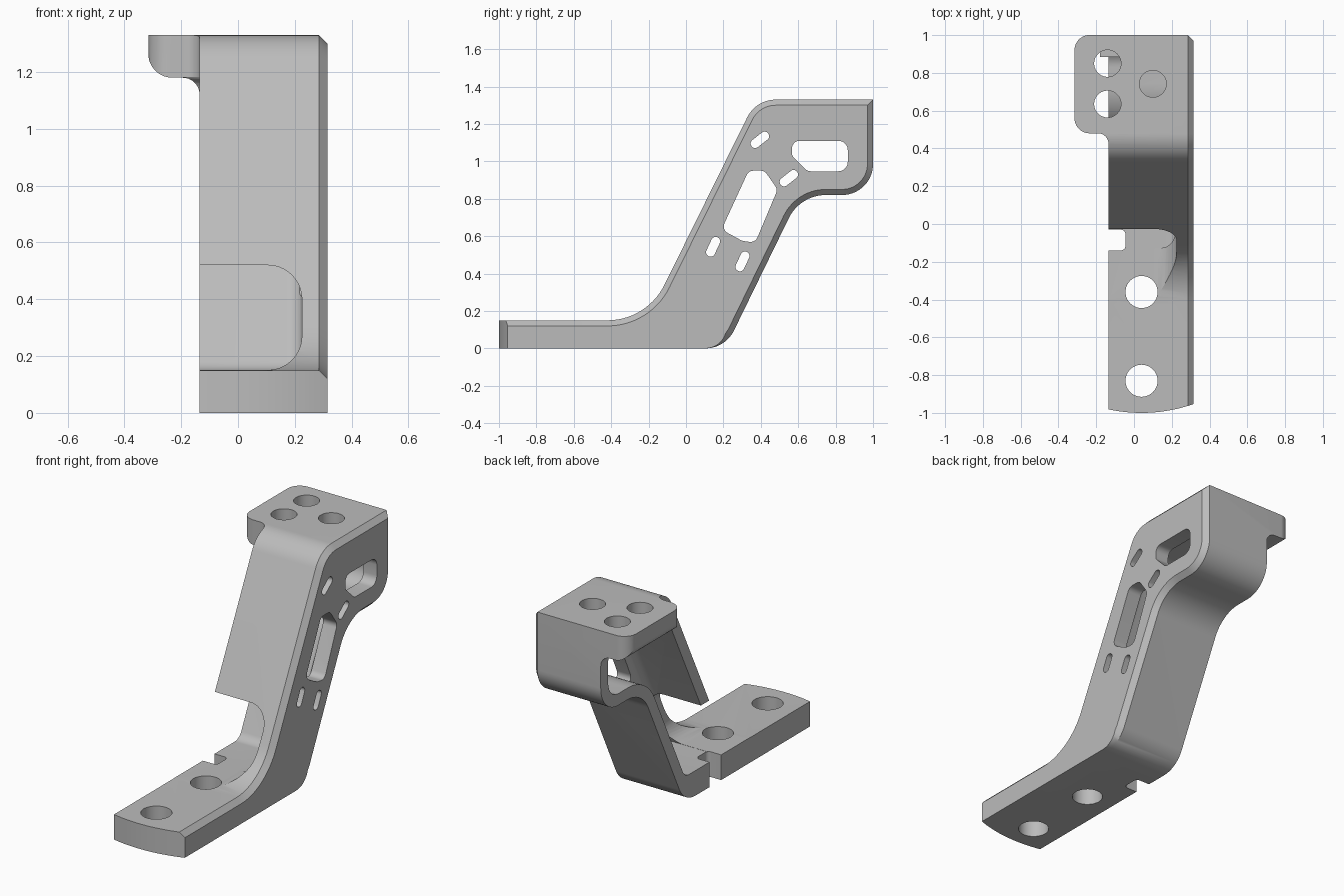
import bpy, bmesh, math
from mathutils import Vector

cube = bpy.data.objects.get("Cube")
if cube:
    bpy.data.objects.remove(cube)


def rounded(corners, steps=10):
    """Outline from (u, v, radius) corners, each rounded by a tangent arc."""
    out = []
    for i, (u, v, r) in enumerate(corners):
        p = Vector((u, v))
        a = (Vector(corners[i - 1][:2]) - p).normalized()
        b = (Vector(corners[(i + 1) % len(corners)][:2]) - p).normalized()
        if r == 0:
            out.append(p)
            continue
        half = a.angle(b) / 2
        centre = p + (a + b).normalized() * r / math.sin(half)
        start = p + a * r / math.tan(half) - centre
        end = p + b * r / math.tan(half) - centre
        sweep = start.angle_signed(end)
        for k in range(steps + 1):
            t = -sweep * k / steps
            out.append(centre + Vector((start.x * math.cos(t) - start.y * math.sin(t),
                                        start.x * math.sin(t) + start.y * math.cos(t))))
    return out


def inset(points, amount):
    """Move a closed outline inward; amount is a function of the point."""
    n = len(points)
    area = sum(points[i - 1].cross(points[i]) for i in range(n))
    side = 1 if area > 0 else -1
    out = []
    for i, p in enumerate(points):
        d1 = (p - points[i - 1]).normalized()
        d2 = (points[(i + 1) % n] - p).normalized()
        n1 = Vector((-d1.y, d1.x)) * side
        n2 = Vector((-d2.y, d2.x)) * side
        out.append(p + (n1 + n2) / (1 + n1.dot(n2)) * amount(p))
    return out


PLACE = {"x": lambda w, p: (w, p.x, p.y),
         "y": lambda w, p: (p.x, w, p.y),
         "z": lambda w, p: (p.x, p.y, w)}


def loft(name, axis, rings):
    """Solid through equal-sized outlines, each given as (position, outline)."""
    bm = bmesh.new()
    loops = [[bm.verts.new(PLACE[axis](w, p)) for p in pts] for w, pts in rings]
    n = len(loops[0])
    for lo, hi in zip(loops, loops[1:]):
        for i in range(n):
            j = (i + 1) % n
            bm.faces.new((lo[i], lo[j], hi[j], hi[i]))
    bm.faces.new(loops[0])
    bm.faces.new(loops[-1])
    bmesh.ops.recalc_face_normals(bm, faces=bm.faces)
    mesh = bpy.data.meshes.new(name)
    bm.to_mesh(mesh)
    bm.free()
    obj = bpy.data.objects.new(name, mesh)
    bpy.context.collection.objects.link(obj)
    return obj


def prism(name, axis, a, b, pts):
    return loft(name, axis, [(a, pts), (b, pts)])


def disc(u, v, r, n=40):
    return [Vector((u + r * math.cos(i * math.tau / n), v + r * math.sin(i * math.tau / n)))
            for i in range(n)]


def apply_cut(target, cutter, operation="DIFFERENCE"):
    cutter.hide_render = True
    mod = target.modifiers.new("cut", "BOOLEAN")
    mod.operation, mod.solver, mod.object = operation, "EXACT", cutter
    bpy.context.view_layer.objects.active = target
    bpy.ops.object.modifier_apply(modifier=mod.name)
    bpy.data.objects.remove(cutter)


# Side outline with a chamfer on the closed side, fading out at the foot
side = rounded([(-1.05, 0, 0), (.21, 0, .17), (.61, .82, .22), (1, .82, .165),
                (1, 1.33, 0), (.374, 1.33, .17), (-.209, .15, .34), (-1.05, .15, 0)], 14)
chamfer = inset(side, lambda p: .03 * min(1, max(p.y, 0) / .06))
bracket = loft("bracket", "x", [(-.35, side), (.285, side), (.315, chamfer)])

# Plan outline: curved toe, straight body and wider top flange
toe = [(x, -.17 - math.sqrt(.83 ** 2 - (x - .04) ** 2), 0)
       for x in [-.135 + .535 * i / 20 for i in range(21)]]
plan = rounded(toe + [(.4, 1.0005, 0), (-.315, 1.0005, .08), (-.315, .48, .08),
                      (-.135, .48, .055)])
apply_cut(bracket, prism("plan", "z", -.1, 1.5, plan), "INTERSECT")

# Space under the flange
under = rounded([(-.5, -.1, 0), (-.135, -.1, 0), (-.135, 1.18, .06),
                 (-.316, 1.18, .085), (-.316, 1.5, 0), (-.5, 1.5, 0)])
apply_cut(bracket, prism("under_flange", "y", -1.3, 1.3, under))

# Hollow open on the flange side, with a filleted inner wall
hollow = rounded([(-.131, .15, 0), (.205, .15, .07), (.566, .89, .28), (.93, .89, .1),
                  (.93, 1.18, .06), (.378, 1.18, .07)])
fillet = .055
rings = [(-.5, hollow)]
for k in range(7):
    t = k / 6 * math.pi / 2
    depth = fillet * (1 - math.cos(t))
    rings.append((.225 - fillet + fillet * math.sin(t), inset(hollow, lambda p: depth)))
apply_cut(bracket, loft("hollow", "x", rings))

# Opening through the front wall
opening = rounded([(-.5, .151, 0), (.225, .151, .12), (.225, .52, .12), (-.5, .52, 0)])
apply_cut(bracket, prism("opening", "y", -1.3, .12, opening))

# Notch in the foot
notch = rounded([(-.5, -.14, 0), (-.045, -.14, .025), (-.045, -.03, .025), (-.5, -.03, 0)])
apply_cut(bracket, prism("notch", "z", -.1, .3, notch))

# Bolt holes in the foot and top
for y in (-.36, -.83):
    apply_cut(bracket, prism("foot_hole", "z", -.1, .4, disc(.04, y, .085)))
for x, y in ((-.14, .85), (-.14, .635), (.1, .742)):
    apply_cut(bracket, prism("top_hole", "z", 1.178, 1.5, disc(x, y, .071)))

# Large windows in the side wall
upper = [(.567, 1.11, .04), (.865, 1.11, .05), (.865, .947, .05), (.65, .947, .04),
         (.567, 1.03, .03)]
lower = [(.335, .95, .04), (.42, .95, .04), (.49, .85, .04), (.37, .565, .04),
         (.3, .575, .04), (.19, .635, .04)]
for outline in (upper, lower):
    apply_cut(bracket, prism("window", "x", .12, .5, rounded(outline, 6)))

# Small slots in the side wall
for y, z, angle in ((.395, 1.115, 38), (.55, .91, 38), (.145, .543, 65), (.302, .465, 65)):
    d = Vector((math.cos(math.radians(angle)), math.sin(math.radians(angle))))
    w = Vector((-d.y, d.x))
    ends = [Vector((y, z)) + d * a * .056 + w * b * .024
            for a, b in ((-1, -1), (1, -1), (1, 1), (-1, 1))]
    outline = rounded([(p.x, p.y, .0235) for p in ends], 6)
    apply_cut(bracket, prism("slot", "x", .12, .5, outline))

# Single grey finish
grey = bpy.data.materials.new("grey metal")
grey.use_nodes = True
colour = (.5, .5, .5, 1)
grey.diffuse_color = colour
grey.node_tree.nodes["Principled BSDF"].inputs["Base Color"].default_value = colour
bracket.data.materials.clear()
bracket.data.materials.append(grey)

bpy.ops.object.select_all(action="DESELECT")
bracket.select_set(True)
bpy.context.view_layer.objects.active = bracket
bpy.ops.object.shade_smooth_by_angle(angle=math.radians(25))
